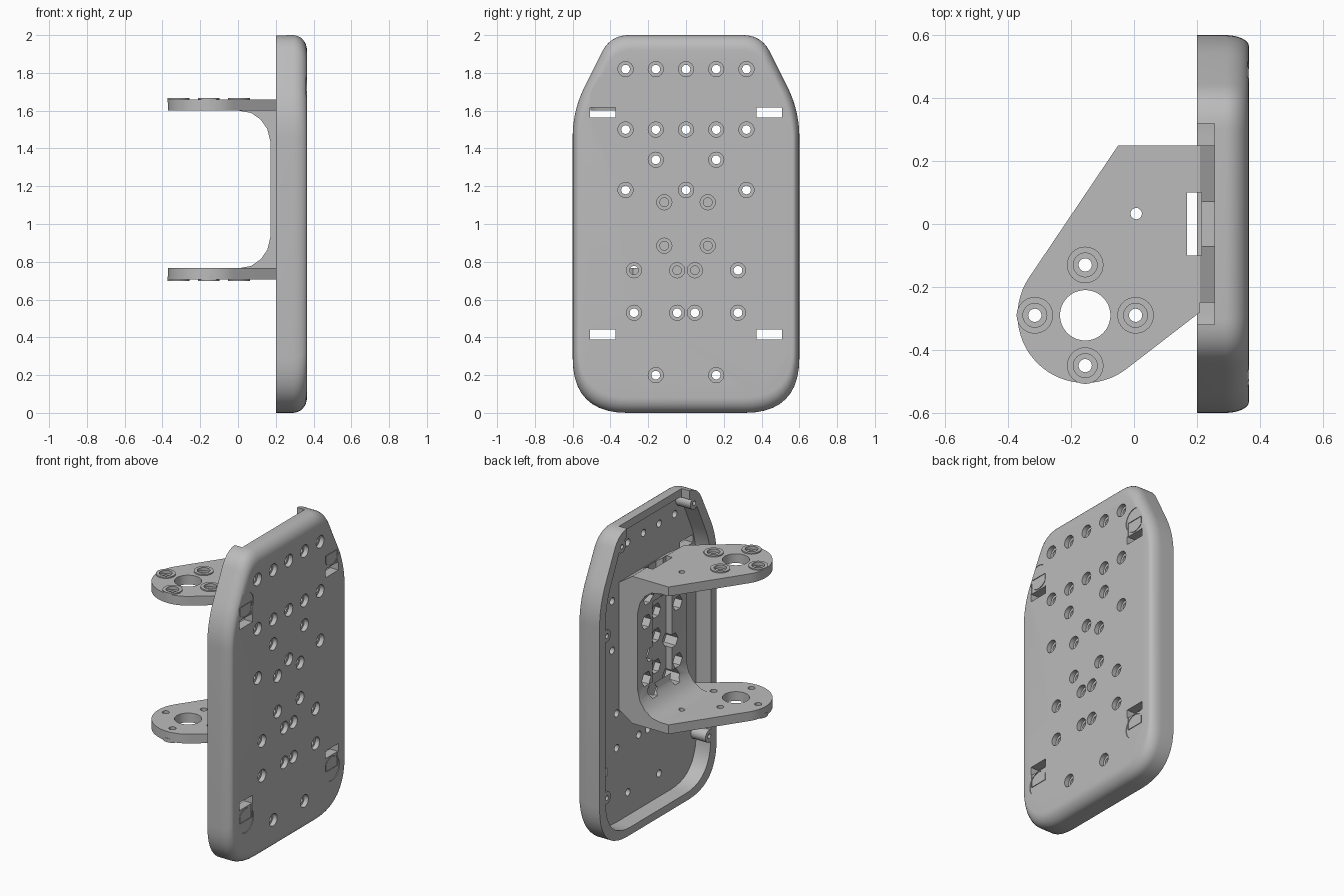
import bpy, bmesh, math
from mathutils import Matrix, Vector

cube = bpy.data.objects.get("Cube")
if cube:
    bpy.data.objects.remove(cube, do_unlink=True)

grey = bpy.data.materials.new("plain grey")
grey.use_nodes = True
grey.diffuse_color = (0.5, 0.5, 0.5, 1)
grey.node_tree.nodes["Principled BSDF"].inputs["Base Color"].default_value = (0.5, 0.5, 0.5, 1)


def finish(name, bm):
    bmesh.ops.recalc_face_normals(bm, faces=bm.faces)
    me = bpy.data.meshes.new(name)
    bm.to_mesh(me)
    bm.free()
    me.materials.append(grey)
    ob = bpy.data.objects.new(name, me)
    bpy.context.collection.objects.link(ob)
    return ob


def cylinder(bm, axis, a, b, start, end, r, sides=24):
    """Cylinder along x at (y, z) = (a, b), or along z at (x, y) = (a, b)."""
    mid = (start + end) / 2
    if axis == "x":
        mat = Matrix.Translation((mid, a, b)) @ Matrix.Rotation(math.pi / 2, 4, "Y")
    else:
        mat = Matrix.Translation((a, b, mid))
    bmesh.ops.create_cone(bm, cap_ends=True, segments=sides, radius1=r, radius2=r,
                          depth=abs(end - start), matrix=mat)


def box(bm, lo, hi):
    lo, hi = Vector(lo), Vector(hi)
    mat = Matrix.Translation((lo + hi) / 2) @ Matrix.Diagonal((hi - lo).to_4d())
    bmesh.ops.create_cube(bm, size=1, matrix=mat)


def boolean(ob, bm, operation="DIFFERENCE"):
    tool = finish("tool", bm)
    mod = ob.modifiers.new("cut", "BOOLEAN")
    mod.operation, mod.object, mod.solver, mod.use_self = operation, tool, "EXACT", True
    deps = bpy.context.evaluated_depsgraph_get()
    me = bpy.data.meshes.new_from_object(ob.evaluated_get(deps))
    ob.modifiers.clear()
    ob.data = me
    bpy.data.objects.remove(tool, do_unlink=True)


def rounded(points, n=10):
    """Polygon whose corners (y, z, tangent length) are rounded."""
    out = []
    for i, (y, z, t) in enumerate(points):
        p = Vector((y, z))
        a = p + (Vector(points[i - 1][:2]) - p).normalized() * t
        b = p + (Vector(points[(i + 1) % len(points)][:2]) - p).normalized() * t
        for k in range(n + 1):
            u = k / n
            out.append(a * (1 - u) ** 2 + p * 2 * u * (1 - u) + b * u * u)
    return out


# Screw positions (y, z) on the shell
holes = [(y, z) for z in (1.82, 1.5) for y in (0, .16, -.16, .32, -.32)]
holes += [(0, 1.18)]
for s in (1, -1):
    holes += [(s * .16, 1.34), (s * .32, 1.18), (s * .16, .2)]
    holes += [(s * y, z) for y in (.275, .047) for z in (.755, .53)]
blind = [(s * .115, z) for s in (1, -1) for z in (1.115, .885)]

# Shell: lofted tray, open toward -x
half = [(.6, 0, .29), (.6, 1.6, .14), (.4, 2, .1)]
outline = rounded(half + [(-y, z, t) for y, z, t in reversed(half)])
FACE, RIM, FLOOR, ROUND = .365, .2, .305, .075
sections = [(FLOOR, .06, .05), (RIM, .06, .05), (RIM, 0, 0)]
for k in range(9):
    ang = k / 8 * math.pi / 2
    t = 1 - math.cos(ang)
    sections.append((FACE - ROUND * (1 - math.sin(ang)), .035 * t, .08 * t))
bm = bmesh.new()
rings = [[bm.verts.new((x, p.x * (1 - dy / .6), 1 + (p.y - 1) * (1 - dz))) for p in outline]
         for x, dy, dz in sections]
for r0, r1 in zip(rings, rings[1:]):
    for i in range(len(r0)):
        bm.faces.new((r0[i - 1], r0[i], r1[i], r1[i - 1]))
bm.faces.new(rings[0])
bm.faces.new(rings[-1])
shell = finish("back_shell", bm)

# Screw bosses along the inner wall
bm = bmesh.new()
for s in (1, -1):
    for y, z in ((.525, .33), (.525, 1.38), (.37, 1.9)):
        cylinder(bm, "x", s * y, z, RIM, FLOOR + .02, .04)
boolean(shell, bm, "UNION")

# Screw holes, boss holes, top notch and strap slots
bm = bmesh.new()
for y, z in holes + blind:
    cylinder(bm, "x", y, z, .25, .45, .023)
for s in (1, -1):
    for y, z in ((.525, .33), (.525, 1.38), (.37, 1.9)):
        cylinder(bm, "x", s * y, z, .1, .28, .015, 16)
    for m in (1, -1):
        z = 1.003 + m * .588
        box(bm, (.25, s * .44 - .067, z - .026), (.45, s * .44 + .067, z + .026))
box(bm, (.1, -.32, 1.9), (.255, .32, 2.1))
boolean(shell, bm)

# Counterbores and shallow strap recesses on the outer face
bm = bmesh.new()
for y, z in holes + blind:
    cylinder(bm, "x", y, z, .335, .45, .04)
boolean(shell, bm)
bm = bmesh.new()
for s in (1, -1):
    for m in (1, -1):
        z0, z1 = sorted((1.003 + m * .6, 1.003 + m * .7))
        box(bm, (.361, s * .44 - .06, z0), (.45, s * .44 + .06, z1))
        cylinder(bm, "x", s * .44, 1.003 + m * .7, .361, .45, .078, 32)
boolean(shell, bm)

# Bracket body: C-shaped profile extruded along y
MID = 1.183
upper = [(.31, .41), (.21, .477), (0, .477), (0, .418), (.07, .405), (.12, .37),
         (.155, .32), (.172, .25)]
profile = upper + [(x, -z) for x, z in reversed(upper)]
bm = bmesh.new()
base = bm.faces.new([bm.verts.new((x, -.25, MID + z)) for x, z in profile])
new = bmesh.ops.extrude_face_region(bm, geom=[base])["geom"]
bmesh.ops.translate(bm, vec=(0, .5, 0), verts=[v for v in new if isinstance(v, bmesh.types.BMVert)])
bracket = finish("bracket", bm)

# Two arms: hull of a round end and the straight root
CX, CY = -.155, -.29
screws = [(CX + .16, CY), (CX - .16, CY), (CX, CY + .16), (CX, CY - .16)]
for s in (1, -1):
    bm = bmesh.new()
    for h in (.417, .477):
        z = MID + s * h
        for k in range(64):
            a = k / 64 * math.tau
            bm.verts.new((CX + .215 * math.cos(a), CY + .215 * math.sin(a), z))
        for x, y in ((-.05, .25), (.21, .25), (.21, -.28)):
            bm.verts.new((x, y, z))
    bmesh.ops.convex_hull(bm, input=bm.verts)
    bmesh.ops.dissolve_limit(bm, angle_limit=.01, verts=bm.verts, edges=bm.edges)
    boolean(bracket, bm, "UNION")
    # Raised collars on the outer side of the arm
    bm = bmesh.new()
    for x, y in screws:
        cylinder(bm, "z", x, y, MID + s * .46, MID + s * .485, .058, 32)
    boolean(bracket, bm, "UNION")

# Bearing hole, arm screw holes and cable groove
bm = bmesh.new()
cylinder(bm, "z", CX, CY, .5, 1.9, .08, 48)
cylinder(bm, "z", .007, .033, .5, 1.9, .018)
for x, y in screws:
    cylinder(bm, "z", x, y, .5, 1.9, .021)
box(bm, (.168, -.1, .5), (.215, .1, 1.9))
boolean(bracket, bm)
bm = bmesh.new()
for x, y in screws:
    for s in (1, -1):
        cylinder(bm, "z", x, y, MID + s * .465, MID + s * .55, .038)
for s in (1, -1):
    z0, z1 = sorted((MID + s * .38, MID + s * .55))
    box(bm, (.21, -.07, z0), (.265, .07, z1))
boolean(bracket, bm)

# Nut pockets and screw holes in the bracket body
inside = [(y, z) for y, z in holes if abs(y) < .2 and .7 < z < 1.6]
bm = bmesh.new()
for y, z in inside:
    cylinder(bm, "x", y, z, .12, .4, .023)
boolean(bracket, bm)
bm = bmesh.new()
for y, z in [p for p in inside if p[1] > .8] + blind + [(.16, .97), (-.16, .97), (0, 1.34), (0, .98)]:
    cylinder(bm, "x", y, z, .1, .255, .048, 6)
boolean(bracket, bm)

# Smooth the rounded surfaces and keep the edges sharp
for ob in (shell, bracket):
    bpy.ops.object.select_all(action="DESELECT")
    ob.select_set(True)
    bpy.context.view_layer.objects.active = ob
    bpy.ops.object.shade_smooth_by_angle(angle=math.radians(30))
